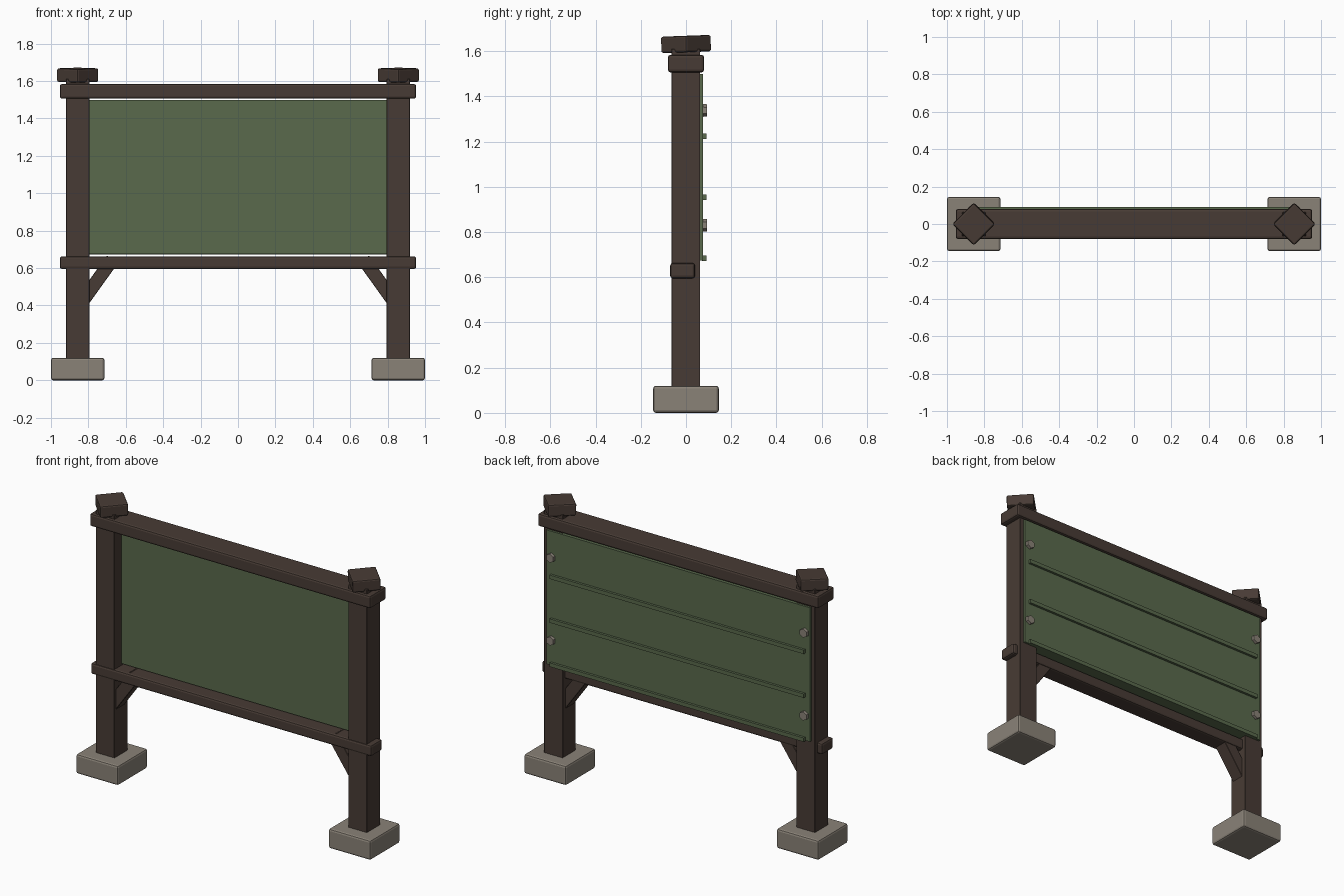
import bpy, bmesh, math
from mathutils import Vector, Euler

if "Cube" in bpy.data.objects:
    bpy.data.objects.remove(bpy.data.objects["Cube"])


def material(name, rgb):
    m = bpy.data.materials.new(name)
    m.diffuse_color = (*rgb, 1.0)
    m.use_nodes = True
    m.node_tree.nodes["Principled BSDF"].inputs["Base Color"].default_value = m.diffuse_color
    return m


WOOD = material("dark_brown_wood", (0.064, 0.044, 0.035))
GREEN = material("moss_green", (0.100, 0.142, 0.072))
STONE = material("warm_grey_stone", (0.255, 0.225, 0.187))


def finish(name, bm, mat, bevel, rot, loc):
    if bevel:
        bmesh.ops.bevel(bm, geom=bm.edges[:], offset=bevel, segments=2 if bevel > 0.005 else 1,
                        affect='EDGES', profile=0.5)
    bmesh.ops.recalc_face_normals(bm, faces=bm.faces[:])
    me = bpy.data.meshes.new(name)
    bm.to_mesh(me)
    bm.free()
    me.materials.append(mat)
    ob = bpy.data.objects.new(name, me)
    ob.rotation_euler = rot
    ob.location = loc
    bpy.context.collection.objects.link(ob)
    return ob


def box(name, lo, hi, mat, bevel=0.0, rot=(0, 0, 0)):
    """Bevelled box between two corners, turned about its own centre."""
    lo, hi = Vector(lo), Vector(hi)
    bm = bmesh.new()
    bmesh.ops.create_cube(bm, size=1.0)
    bmesh.ops.scale(bm, vec=hi - lo, verts=bm.verts[:])
    return finish(name, bm, mat, bevel, rot, (lo + hi) / 2)


def bolt(name, x, z):
    """Hexagonal bolt head facing the back."""
    bm = bmesh.new()
    bmesh.ops.create_cone(bm, cap_ends=True, segments=6, radius1=0.029,
                          radius2=0.027, depth=0.03)
    return finish(name, bm, STONE, 0, (-math.pi / 2, 0, 0), (x, 0.078, z))


PX = 0.857
for side, s in (("left", -1), ("right", 1)):
    x = s * PX
    # stone footing and post
    box(side + "_footing", (x - 0.143, -0.145, 0), (x + 0.143, 0.145, 0.12), STONE, 0.012)
    box(side + "_post", (x - 0.063, -0.064, 0.06), (x + 0.063, 0.063, 1.61), WOOD, 0.002)
    # diamond-turned, slightly tilted cap
    box(side + "_cap", (x - 0.08, -0.08, 1.595), (x + 0.08, 0.08, 1.668), WOOD, 0.009,
        Euler((math.radians(1.5), math.radians(-1.5), math.radians(45))))
    # diagonal brace running from the post into the lower rail
    a = math.atan2(0.81, 0.58)
    d = Vector((math.cos(a), 0, math.sin(a)))
    n = Vector((-d.z, 0, d.x))
    c = Vector((-0.795, -0.008, 0.412)) + d * 0.102 + n * 0.036
    c.x *= -s
    half = Vector((0.16, 0.042, 0.036))
    box(side + "_brace", c - half, c + half, WOOD, 0.002, (0, s * a, 0))
    # bolts holding the board to the post
    for label, z in (("upper", 1.338), ("lower", 0.83)):
        bolt(f"{side}_{label}_bolt", s * 0.86, z)

# rails
box("top_rail", (-0.953, -0.08, 1.506), (0.953, 0.08, 1.584), WOOD, 0.012)
box("lower_rail", (-0.953, -0.07, 0.595), (0.953, 0.04, 0.663), WOOD, 0.012)

# thick board and its back battens
box("board", (-0.895, 0.002, 0.675), (0.895, 0.076, 1.498), GREEN)
for i, z in enumerate((0.684, 0.954, 1.223)):
    box(f"batten_{i + 1}", (-0.863, 0.07, z - 0.012), (0.863, 0.091, z + 0.012), GREEN)
